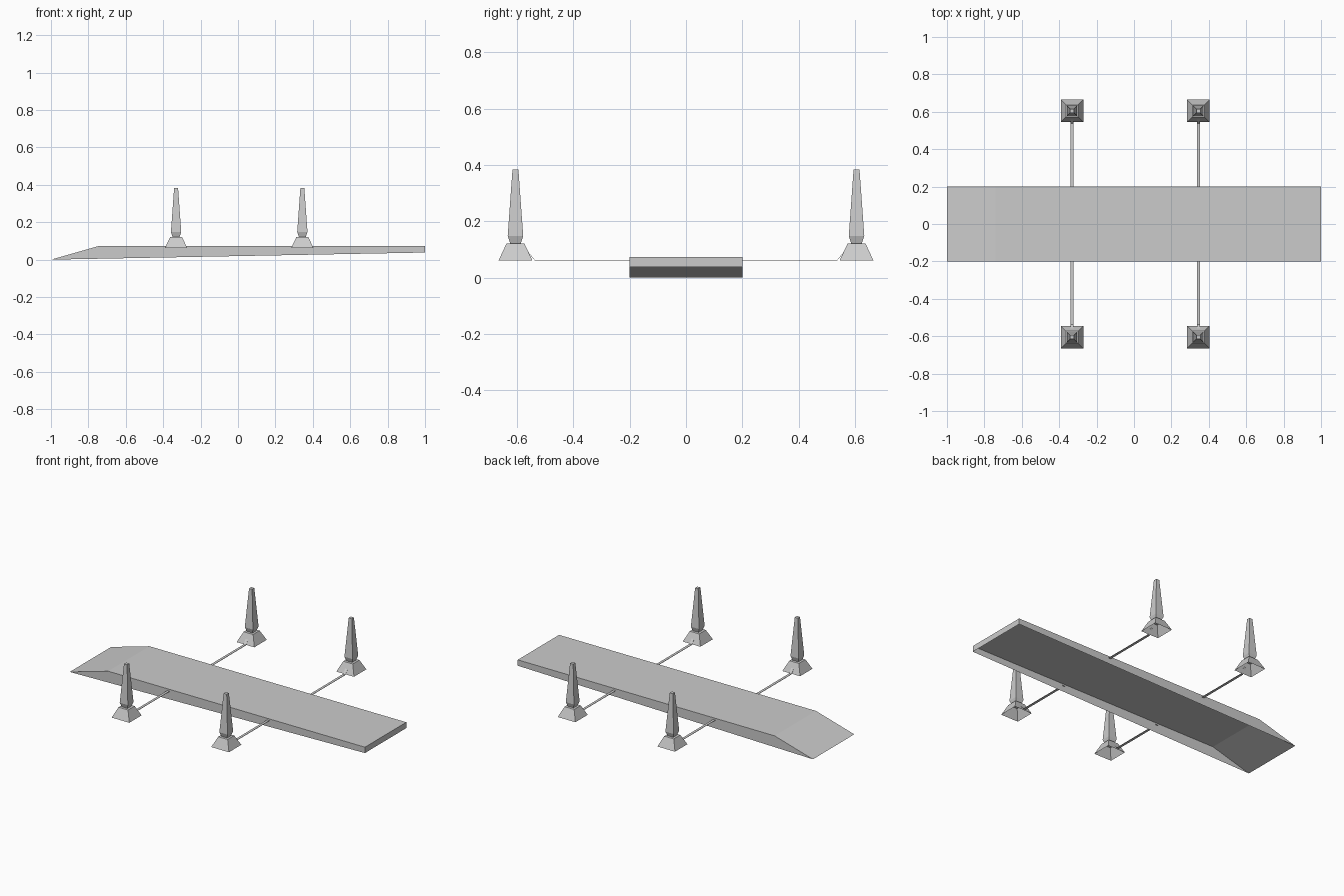
import bpy, bmesh

if "Cube" in bpy.data.objects:
    bpy.data.objects.remove(bpy.data.objects["Cube"])

CONE_Y, CONE_XS = 0.605, (-0.331, 0.344)


def make_object(name, bm):
    mesh = bpy.data.meshes.new(name)
    bm.to_mesh(mesh)
    bm.free()
    obj = bpy.data.objects.new(name, mesh)
    bpy.context.collection.objects.link(obj)
    return obj


def square_loft(bm, cx, cy, rings):
    """Stack square rings (half width, z); open below, capped on top."""
    prev = None
    for h, z in rings:
        ring = [bm.verts.new((cx + sx * h, cy + sy * h, z))
                for sx, sy in ((-1, -1), (1, -1), (1, 1), (-1, 1))]
        if prev:
            for i in range(4):
                j = (i + 1) % 4
                bm.faces.new((prev[i], prev[j], ring[j], ring[i]))
        prev = ring
    bm.faces.new(prev)


# Deck: wedge-nosed shell, open underneath
W, TOP, END = 0.2, 0.074, 0.038
bm = bmesh.new()
profile = [(-1, 0), (-0.74, TOP), (1, TOP), (1, END)]
front = [bm.verts.new((x, -W, z)) for x, z in profile]
back = [bm.verts.new((x, W, z)) for x, z in profile]
for i in range(3):
    bm.faces.new((front[i], front[i + 1], back[i + 1], back[i]))
bm.faces.new(front[::-1])
bm.faces.new(back)
make_object("ramp_deck", bm)

# Posts on flared feet, with flat straps joining them to the deck
post_rings = [(0.06, 0.061), (0.032, 0.121), (0.019, 0.122),
              (0.0275, 0.148), (0.0105, 0.384)]
strap_path = [(0.195, 0.061), (0.536, 0.061), (0.565, 0.095)]
for x, end in zip(CONE_XS, ("left", "right")):
    for side, label in ((-1, "front"), (1, "back")):
        bm = bmesh.new()
        square_loft(bm, x, side * CONE_Y, post_rings)
        make_object(f"post_{label}_{end}", bm)

        # Strap: thin flat bar that bends up against the foot
        bm = bmesh.new()
        rows = []
        for y, z in strap_path:
            rows.append([bm.verts.new((x + dx, side * y, z + dz))
                         for dx, dz in ((-0.008, 0), (0.008, 0),
                                        (0.008, 0.002), (-0.008, 0.002))])
        for a, b in zip(rows, rows[1:]):
            for i in range(4):
                j = (i + 1) % 4
                bm.faces.new((a[i], a[j], b[j], b[i]))
        bm.faces.new(rows[0])
        bm.faces.new(rows[-1])
        bmesh.ops.recalc_face_normals(bm, faces=bm.faces)
        make_object(f"strap_{label}_{end}", bm)
